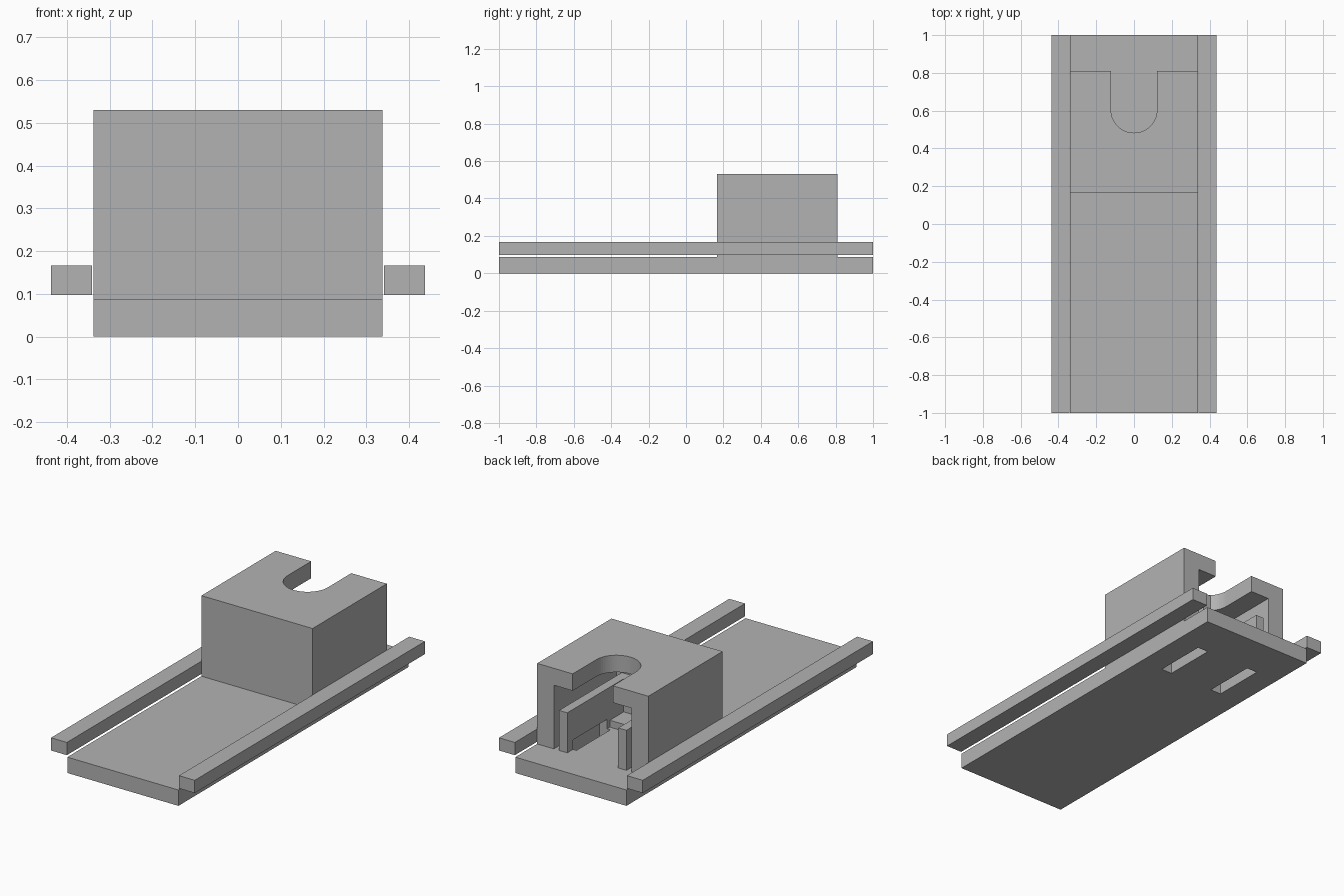
import bpy, bmesh, math

if "Cube" in bpy.data.objects:
    bpy.data.objects.remove(bpy.data.objects["Cube"])

grey = bpy.data.materials.new("plain grey")
grey.diffuse_color = (0.45, 0.45, 0.45, 1)
grey.use_nodes = True
grey.node_tree.nodes["Principled BSDF"].inputs["Base Color"].default_value = grey.diffuse_color


def prism(name, outline, z0, z1):
    """Extrude a flat xy outline from z0 up to z1."""
    bm = bmesh.new()
    face = bm.faces.new([bm.verts.new((x, y, z0)) for x, y in outline])
    top = bmesh.ops.extrude_face_region(bm, geom=[face])["geom"]
    verts = [v for v in top if isinstance(v, bmesh.types.BMVert)]
    bmesh.ops.translate(bm, verts=verts, vec=(0, 0, z1 - z0))
    bmesh.ops.recalc_face_normals(bm, faces=bm.faces)
    mesh = bpy.data.meshes.new(name)
    bm.to_mesh(mesh)
    bm.free()
    mesh.materials.append(grey)
    ob = bpy.data.objects.new(name, mesh)
    bpy.context.collection.objects.link(ob)
    return ob


def box(name, x0, x1, y0, y1, z0, z1):
    return prism(name, [(x0, y0), (x1, y0), (x1, y1), (x0, y1)], z0, z1)


def cut(target, cutter):
    """Subtract the cutter, which stays hidden."""
    cutter.hide_render = True
    cutter.hide_viewport = True
    mod = target.modifiers.new("cut", "BOOLEAN")
    mod.operation = "DIFFERENCE"
    mod.solver = "EXACT"
    mod.object = cutter


BASE_TOP, BACK = 0.087, 0.81

# Base plate and the two side rails
base = box("base_plate", -0.338, 0.338, -1, 1, 0, BASE_TOP)
for side, x0, x1 in (("left", -0.437, -0.341), ("right", 0.341, 0.437)):
    box(side + "_rail", x0, x1, -1, 1, 0.097, 0.167)

# Housing block, hollow and open at the back
housing = box("housing", -0.338, 0.338, 0.165, BACK, BASE_TOP, 0.53)
cut(housing, box("cavity_cutter", -0.237, 0.237, 0.265, 1.0, 0.0, 0.437))

# Round-ended slot in the housing roof
r, cy, n = 0.122, 0.605, 32
arc = [(r * math.cos(math.pi * (1 + i / n)), cy + r * math.sin(math.pi * (1 + i / n)))
       for i in range(n + 1)]
cut(housing, prism("roof_slot_cutter", arc + [(r, 1.0), (-r, 1.0)], 0.40, 0.60))

# Inner U-shaped holder wall with a low step at its closed end
a, b = 0.155, 0.205
holder = prism("inner_holder", [(-b, 0.265), (b, 0.265), (b, BACK), (a, BACK),
                                (a, 0.32), (-a, 0.32), (-a, BACK), (-b, BACK)],
               BASE_TOP, 0.307)
box("holder_step", -a, a, 0.32, 0.44, BASE_TOP, 0.125)

# Slots through the base that run up into the holder walls
for s in (-1, 1):
    x0, x1 = sorted((s * 0.135, s * 0.20))
    slot = box("base_slot_cutter", x0, x1, 0.465, 0.76, -0.1, 0.139)
    cut(base, slot)
    cut(holder, slot)

# Smooth the curved slot while keeping sharp edges
bpy.context.view_layer.objects.active = housing
housing.select_set(True)
bpy.ops.object.shade_smooth_by_angle(angle=math.radians(30))
